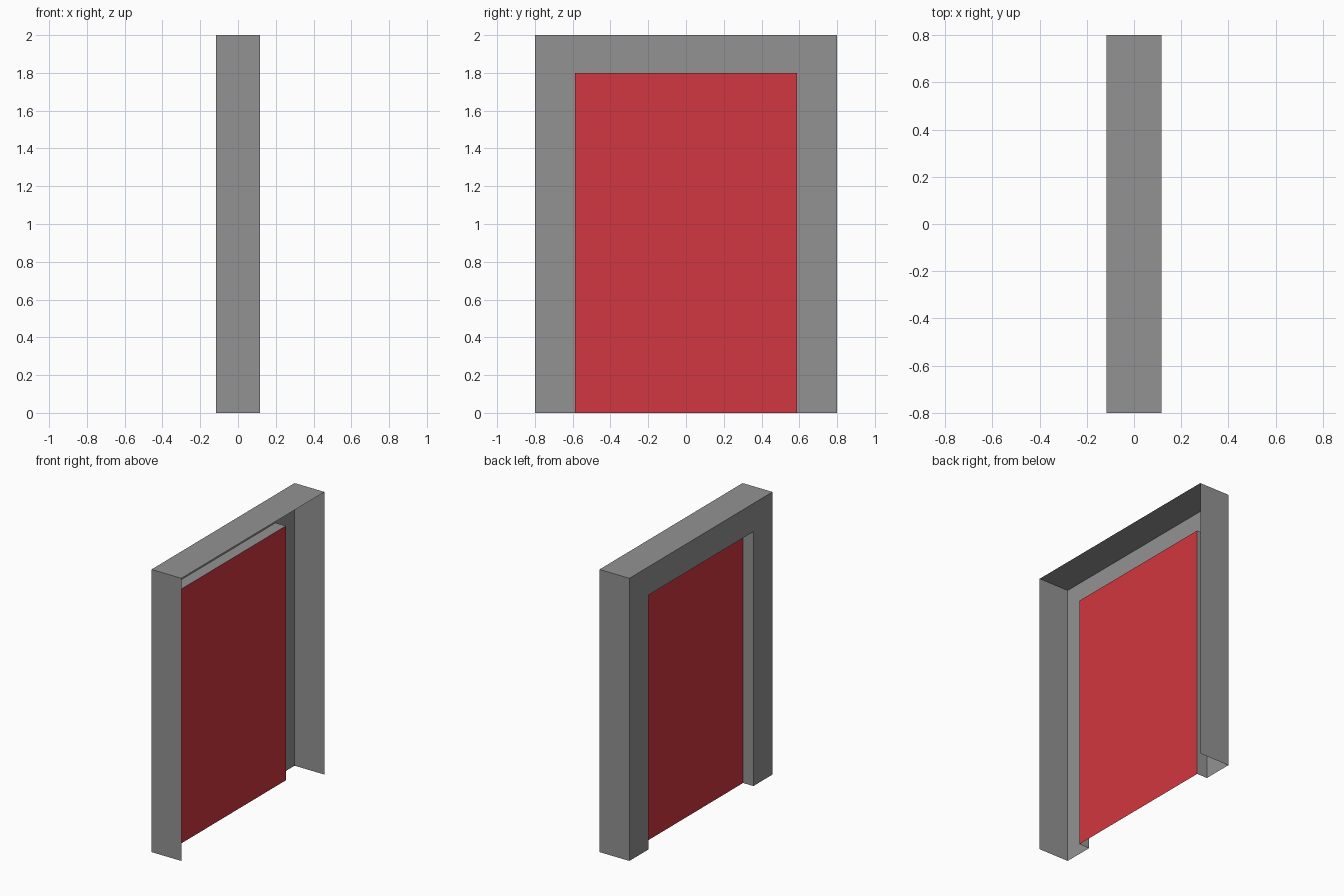
import bpy, bmesh

if "Cube" in bpy.data.objects:
    bpy.data.objects.remove(bpy.data.objects["Cube"])

X_BACK, X_OPEN, X_PANEL = -0.117, 0.117, -0.036
W, H = 0.8, 2.0        # casing half width and height
PW, PH = 0.587, 1.8    # opening half width and height


def arch(w, h):
    """Upside-down U of (y, z) points, starting and ending on the floor."""
    return [(-w, 0), (-w, h), (w, h), (w, 0)]


def add_face(bm, points):
    bm.faces.new([bm.verts.new(p) for p in points])


def add_walls(bm, path, x0, x1):
    for a, b in zip(path, path[1:]):
        add_face(bm, [(x0, *b), (x0, *a), (x1, *a), (x1, *b)])


def finish(name, bm, material_name, color):
    bmesh.ops.remove_doubles(bm, verts=bm.verts, dist=0.0001)
    mesh = bpy.data.meshes.new(name)
    bm.to_mesh(mesh)
    bm.free()
    obj = bpy.data.objects.new(name, mesh)
    bpy.context.collection.objects.link(obj)
    mat = bpy.data.materials.new(material_name)
    mat.diffuse_color = (*color, 1)
    mat.use_nodes = True
    mat.node_tree.nodes["Principled BSDF"].inputs["Base Color"].default_value = mat.diffuse_color
    mesh.materials.append(mat)


# Door frame: flat surround, outer casing walls and recessed jambs (open shell)
outer = arch(W, H)
inner = arch(PW, PH)[::-1]
bm = bmesh.new()
add_face(bm, [(X_BACK, *p) for p in outer + inner])
add_walls(bm, outer, X_BACK, X_OPEN)
add_walls(bm, inner, X_BACK, X_PANEL)
finish("door_frame", bm, "dark_grey", (0.29, 0.29, 0.29))

# Red door panel closing the recess
bm = bmesh.new()
add_face(bm, [(X_PANEL, *p) for p in arch(PW, PH)])
finish("door_panel", bm, "red", (0.64, 0.037, 0.05))
